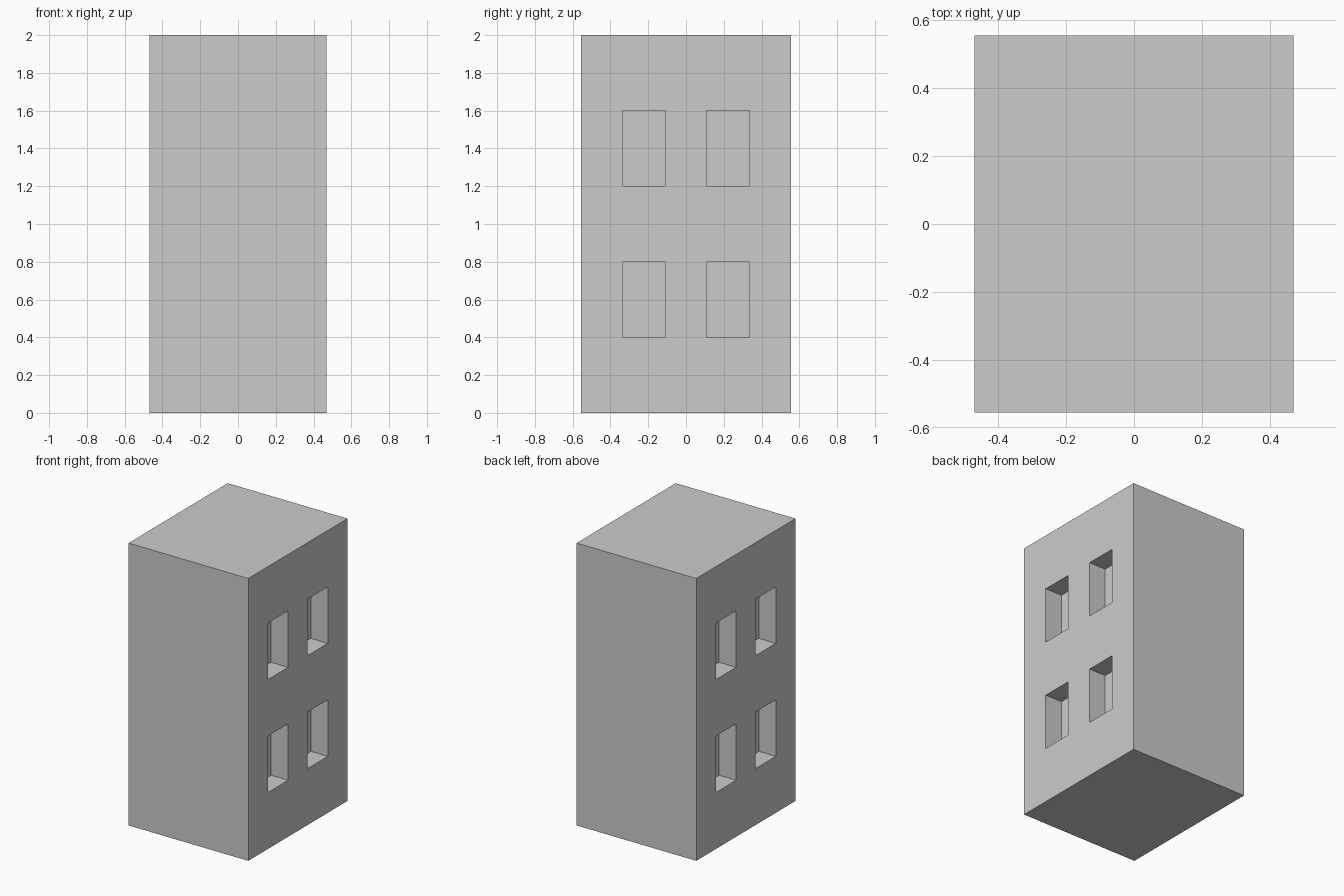
import bpy
import bmesh
from mathutils import Matrix

if "Cube" in bpy.data.objects:
    bpy.data.objects.remove(bpy.data.objects["Cube"], do_unlink=True)

WIDTH, LENGTH, HEIGHT = 0.938, 1.11, 2.0
WIN_WIDTH, WIN_HEIGHT, WIN_DEPTH = 0.226, 0.4, 0.133

grey = bpy.data.materials.new("wall grey")
grey.use_nodes = True
color = (0.6, 0.6, 0.6, 1)
grey.diffuse_color = color
grey.node_tree.nodes["Principled BSDF"].inputs["Base Color"].default_value = color


def add_box(bm, center, size):
    matrix = Matrix.Translation(center) @ Matrix.Diagonal((*size, 1))
    bmesh.ops.create_cube(bm, size=1, matrix=matrix)


def make_object(name, bm):
    mesh = bpy.data.meshes.new(name)
    bm.to_mesh(mesh)
    bm.free()
    mesh.materials.append(grey)
    obj = bpy.data.objects.new(name, mesh)
    bpy.context.collection.objects.link(obj)
    return obj


# Building block
bm = bmesh.new()
add_box(bm, (0, 0, HEIGHT / 2), (WIDTH, LENGTH, HEIGHT))
building = make_object("building", bm)

# Window recesses: two by two on each side wall
bm = bmesh.new()
for side in (-1, 1):
    for y in (-0.222, 0.222):
        for z in (0.6, 1.4):
            add_box(bm, (side * WIDTH / 2, y, z),
                    (WIN_DEPTH * 2, WIN_WIDTH, WIN_HEIGHT))
cutter = make_object("window_cutter", bm)

# Cut the recesses into the block, then discard the cutter
cut = building.modifiers.new("windows", "BOOLEAN")
cut.operation = "DIFFERENCE"
cut.solver = "EXACT"
cut.object = cutter
bpy.context.view_layer.objects.active = building
bpy.ops.object.modifier_apply(modifier=cut.name)
bpy.data.objects.remove(cutter, do_unlink=True)
